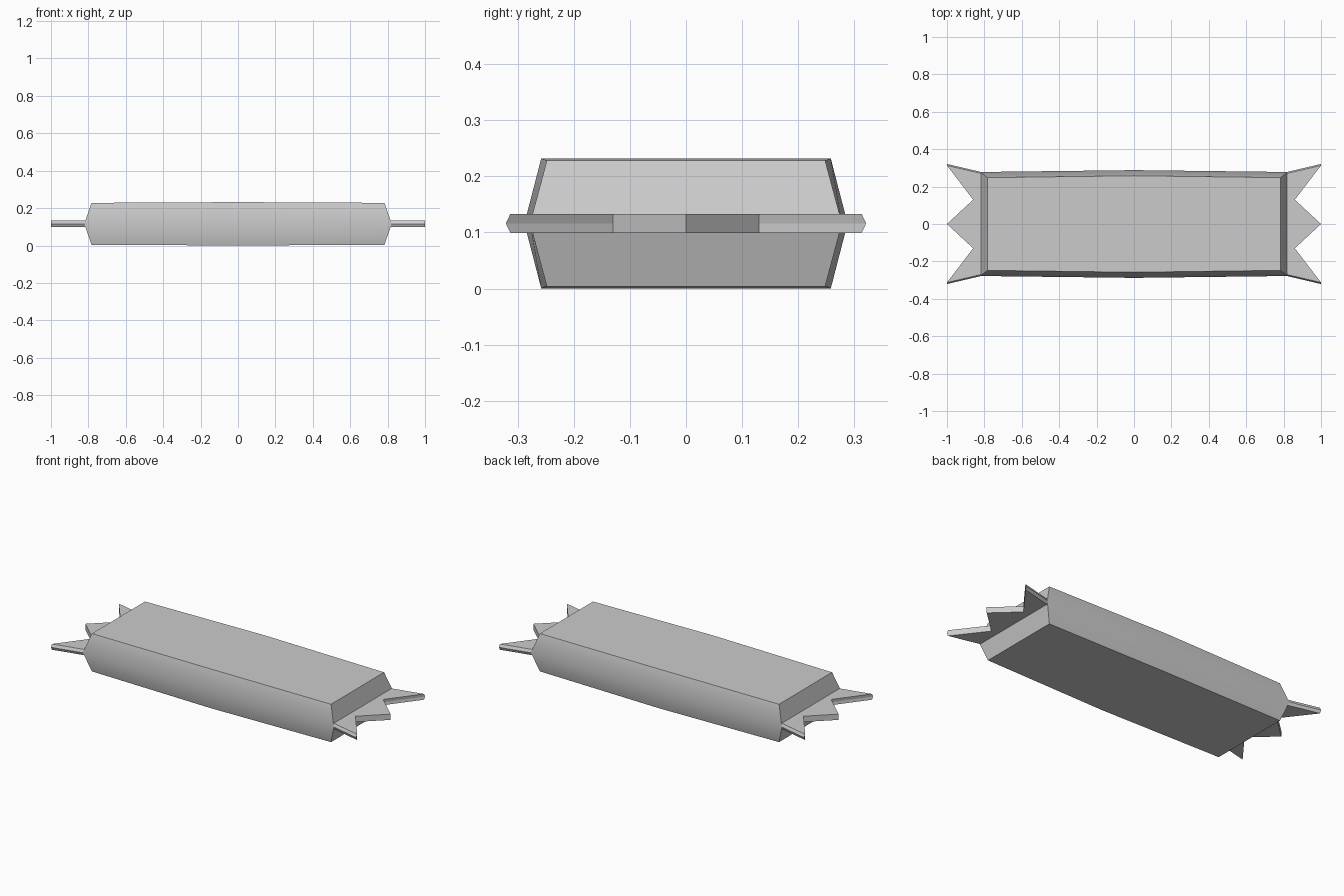
import bpy, bmesh, math

if "Cube" in bpy.data.objects:
    bpy.data.objects.remove(bpy.data.objects["Cube"])

MID = 0.116  # height of the side ridge and of the crimped ends


def make_object(name, bm, smooth):
    bmesh.ops.recalc_face_normals(bm, faces=bm.faces)
    mesh = bpy.data.meshes.new(name)
    bm.to_mesh(mesh)
    bm.free()
    obj = bpy.data.objects.new(name, mesh)
    bpy.context.collection.objects.link(obj)
    if smooth:
        bpy.ops.object.select_all(action='DESELECT')
        obj.select_set(True)
        bpy.context.view_layer.objects.active = obj
        bpy.ops.object.shade_smooth_by_angle(angle=math.radians(35))
    return obj


def loft(bm, rings):
    """Join rings of equal length with quads and cap both ends."""
    rows = [[bm.verts.new(p) for p in ring] for ring in rings]
    for a, b in zip(rows, rows[1:]):
        for i in range(len(a)):
            j = (i + 1) % len(a)
            bm.faces.new((a[i], a[j], b[j], b[i]))
    return rows


# Wrapped body: six-sided section, slightly swollen in the middle
def section(x_flat, x_ridge, y_flat, y_ridge, h):
    return [(x_flat, -y_flat, MID - h), (x_ridge, -y_ridge, MID), (x_flat, -y_flat, MID + h),
            (x_flat, y_flat, MID + h), (x_ridge, y_ridge, MID), (x_flat, y_flat, MID - h)]


bm = bmesh.new()
rows = loft(bm, [section(-0.783, -0.822, 0.248, 0.278, 0.112),
                 section(0, 0, 0.258, 0.288, 0.116),
                 section(0.783, 0.822, 0.248, 0.278, 0.112)])
for r in (rows[0], rows[-1]):
    bm.faces.new((r[1], r[2], r[3], r[4]))
    bm.faces.new((r[4], r[5], r[0], r[1]))
make_object("wrapper_body", bm, True)

# Crimped ends: zigzag sheet with a faint ridge along its outer edges
outline = [(0.817, 0.27), (1, 0.313), (0.86, 0.13), (1, 0),
           (0.86, -0.13), (1, -0.313), (0.817, -0.27)]


def zigzag(side, z, spread):
    return [(side * x, y + (math.copysign(spread, y) if abs(y) > 0.2 else 0), z)
            for x, y in outline]


for side, label in ((-1, "left"), (1, "right")):
    bm = bmesh.new()
    rows = loft(bm, [zigzag(side, MID - 0.017, 0),
                     zigzag(side, MID, 0.008),
                     zigzag(side, MID + 0.017, 0)])
    bm.faces.new(rows[0])
    bm.faces.new(rows[-1])
    make_object(label + "_crimped_end", bm, False)
